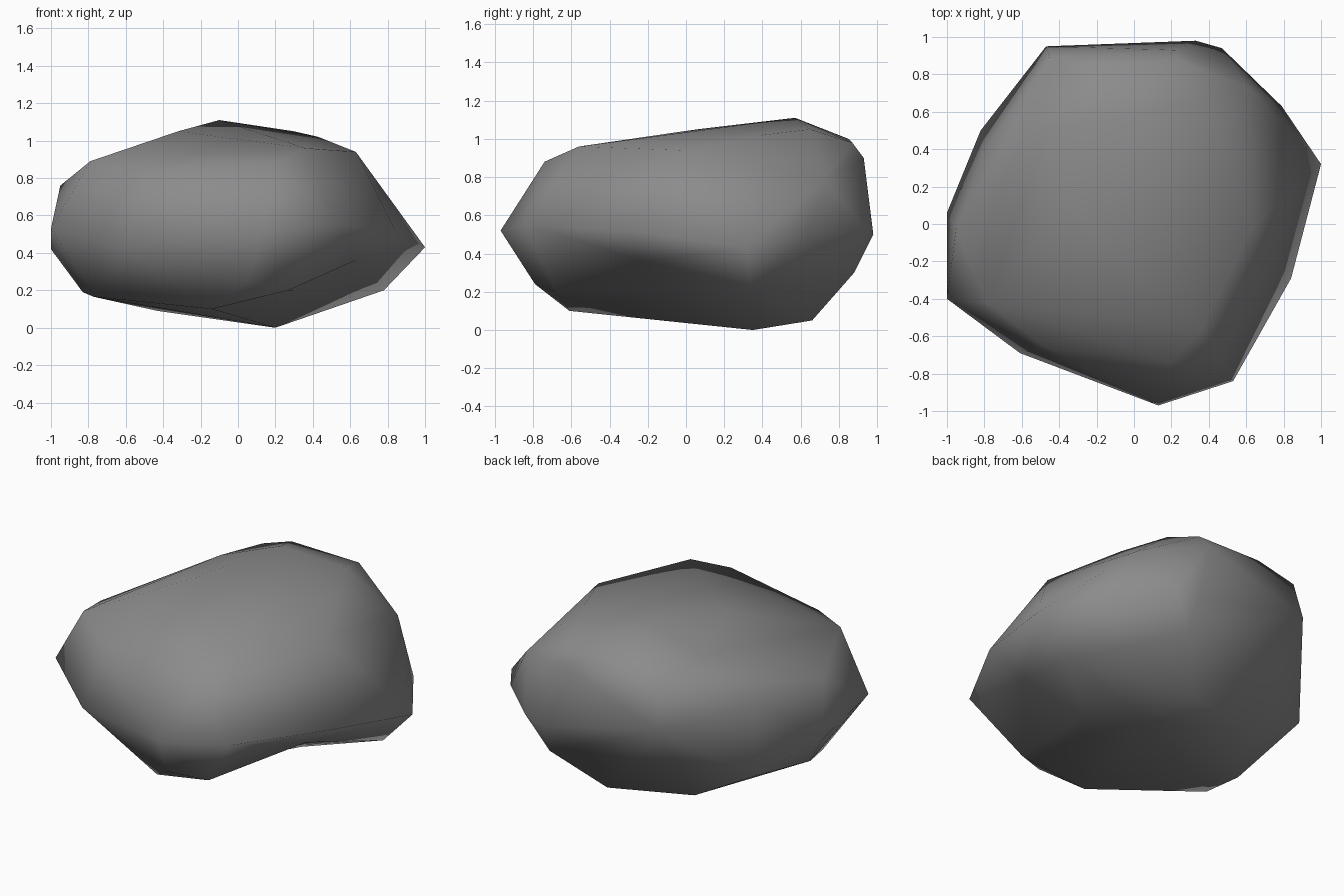
import bpy, bmesh
from mathutils import Vector

if "Cube" in bpy.data.objects:
    bpy.data.objects.remove(bpy.data.objects["Cube"])

# Key corners of the boulder, grouped by height band
top = [(-.1, .57, 1.11), (-.22, .85, 1.0), (.24, .87, .98), (.22, .93, .9), (.3, .65, 1.05),
       (.43, .4, 1.02), (.61, .73, .8), (.63, -.02, .94), (.2, 0, .96), (-.32, .06, 1.05),
       (.36, -.56, .96), (.2, -.74, .88), (-.47, -.66, .82), (-.79, -.42, .89),
       (-.47, .5, .98), (-.45, .89, .91)]
middle = [(1, .32, .43), (.79, .63, .5), (.47, .94, .52), (.33, .98, .5), (-.47, .95, .67),
          (-.8, .4, .72), (-.82, .5, .3), (-.95, -.02, .76), (-1, .06, .42), (-1, -.4, .53),
          (-.61, -.69, .43), (.13, -.97, .52), (.53, -.84, .55), (.84, -.29, .52)]
bottom = [(.78, .34, .2), (.2, .35, 0), (.09, .66, .05), (.34, .88, .3), (-.43, .53, .09),
          (-.83, -.06, .19), (-.77, -.27, .165), (-.14, -.61, .1), (.05, -.79, .24),
          (.27, -.68, .2), (.3, -.1, .2), (.63, -.22, .36)]

# Triangulate the corners as directions on a sphere, so the dented underside survives
bm = bmesh.new()
layer = bm.verts.layers.float_vector.new("corner")
for p in top + middle + bottom:
    d = Vector((p[0], p[1], (p[2] - .55) * 1.8)).normalized()
    v = bm.verts.new(d)
    v[layer] = Vector(p)
bmesh.ops.convex_hull(bm, input=bm.verts[:])
for v in bm.verts:
    v.co = v[layer].copy()
bm.verts.layers.float_vector.remove(layer)
bmesh.ops.triangulate(bm, faces=bm.faces[:])

# Flip diagonals that would leave needless creases, except around the dent
dent = [Vector(p) for p in bottom[-2:]]
for _ in range(4):
    for e in bm.edges[:]:
        if not e.is_valid or len(e.link_faces) != 2:
            continue
        around = {v for f in e.link_faces for v in f.verts}
        if any((v.co - d).length < .001 for v in around for d in dent):
            continue
        bm.normal_update()
        if e.calc_face_angle_signed(0) < -.02:
            bmesh.utils.edge_rotate(e, True)
bmesh.ops.recalc_face_normals(bm, faces=bm.faces[:])
for f in bm.faces:
    f.smooth = True

# Boulder object in one stone grey
mesh = bpy.data.meshes.new("boulder")
bm.to_mesh(mesh)
bm.free()
stone = bpy.data.materials.new("stone grey")
stone.diffuse_color = (.26, .26, .26, 1)
stone.use_nodes = True
stone.node_tree.nodes["Principled BSDF"].inputs["Base Color"].default_value = stone.diffuse_color
mesh.materials.append(stone)
boulder = bpy.data.objects.new("boulder", mesh)
bpy.context.collection.objects.link(boulder)
